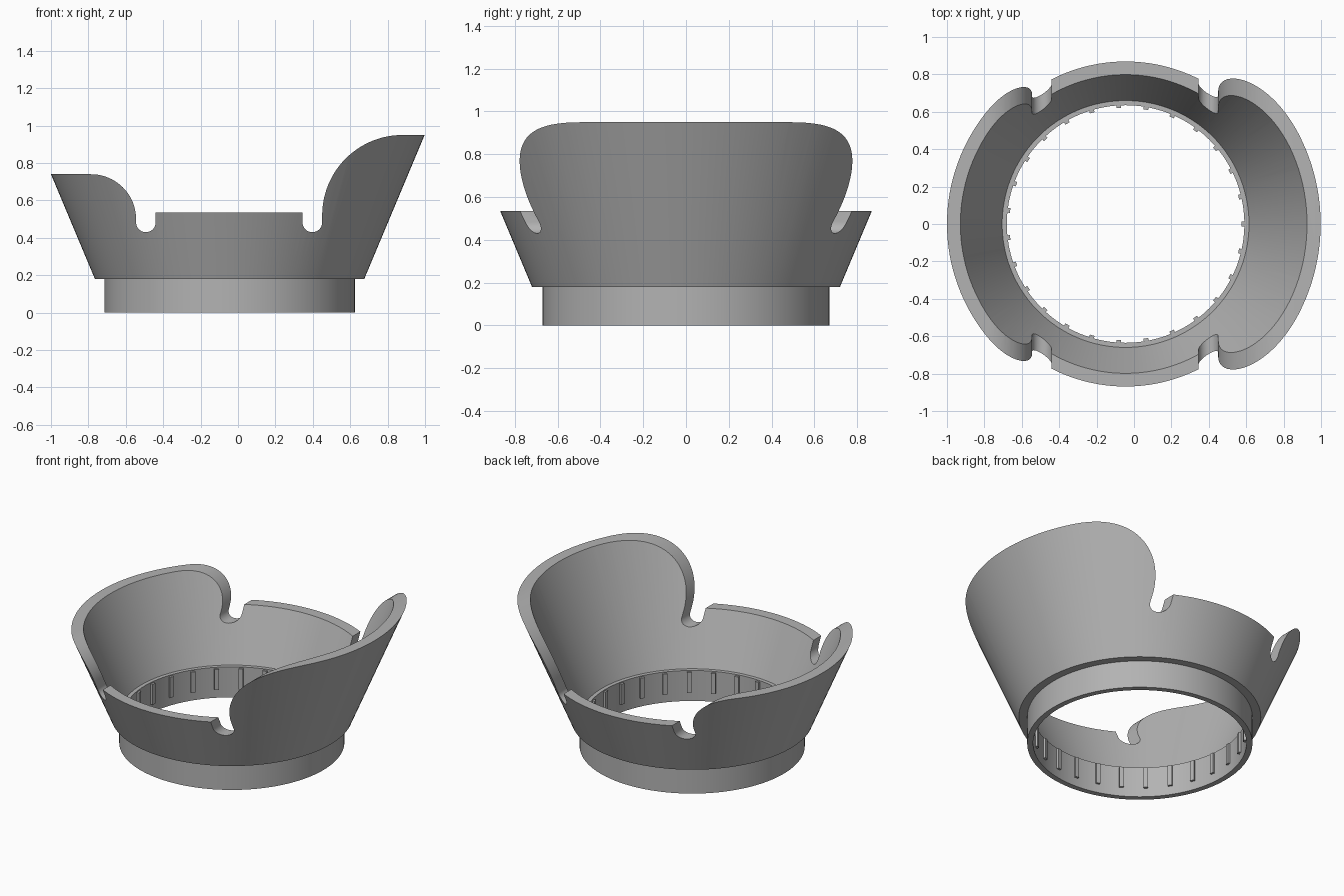
import bpy, bmesh, math
from mathutils import Matrix, Vector

cube = bpy.data.objects.get("Cube")
if cube:
    bpy.data.objects.remove(cube, do_unlink=True)

CX = -0.045          # axis of the round body
SEGMENTS = 144

grey = bpy.data.materials.new("mid grey")
grey.use_nodes = True
colour = (0.45, 0.45, 0.45, 1)
grey.diffuse_color = colour
grey.node_tree.nodes["Principled BSDF"].inputs["Base Color"].default_value = colour


def add_object(name, bm):
    bmesh.ops.recalc_face_normals(bm, faces=bm.faces)
    mesh = bpy.data.meshes.new(name)
    bm.to_mesh(mesh)
    bm.free()
    mesh.materials.append(grey)
    obj = bpy.data.objects.new(name, mesh)
    bpy.context.collection.objects.link(obj)
    return obj


def lathe(name, profile):
    """Closed (radius, z) section turned about the body axis."""
    bm = bmesh.new()
    rings = []
    for i in range(SEGMENTS):
        a = math.tau * i / SEGMENTS
        rings.append([bm.verts.new((CX + r * math.cos(a), r * math.sin(a), z))
                      for r, z in profile])
    n = len(profile)
    for i in range(SEGMENTS):
        p, q = rings[i], rings[(i + 1) % SEGMENTS]
        for j in range(n):
            k = (j + 1) % n
            bm.faces.new((p[j], q[j], q[k], p[k]))
    return add_object(name, bm)


def arc(cx, cz, rx, rz, start, end, steps):
    out = []
    for i in range(steps + 1):
        a = math.radians(start + (end - start) * i / steps)
        out.append((cx + rx * math.cos(a), cz + rz * math.sin(a)))
    return out


# Flared hood and its stepped collar in one section
hood = lathe("flared_hood", [(0.635, 0), (0.67, 0), (0.67, 0.18), (0.72, 0.18),
                             (1.064, 1.0), (0.991, 1.0), (0.66, 0.2), (0.635, 0.2)])

# Petal outline: low left petal, notch, flat side, notch, tall right petal
outline = [(-1.3, 0.74)]
outline += arc(-0.785, 0.50, 0.24, 0.24, 90, 0, 20)
outline += arc(-0.4925, 0.483, 0.0525, 0.053, 180, 360, 16)
outline += [(-0.44, 0.535), (0.345, 0.535)]
outline += arc(0.3975, 0.483, 0.0525, 0.053, 180, 360, 16)
outline += arc(0.88, 0.52, 0.43, 0.43, 180, 90, 28)
outline += [(1.3, 0.95), (1.3, 1.4), (-1.3, 1.4)]

bm = bmesh.new()
face = bm.faces.new([bm.verts.new((x, -1.5, z)) for x, z in outline])
extruded = bmesh.ops.extrude_face_region(bm, geom=[face])
bmesh.ops.translate(bm, vec=(0, 3, 0),
                    verts=[v for v in extruded["geom"] if isinstance(v, bmesh.types.BMVert)])
cutter = add_object("petal_cutter", bm)

cut = hood.modifiers.new("petal_cut", "BOOLEAN")
cut.operation = "DIFFERENCE"
cut.solver = "EXACT"
cut.object = cutter
bpy.context.view_layer.objects.active = hood
hood.select_set(True)
bpy.ops.object.modifier_apply(modifier=cut.name)
bpy.data.objects.remove(cutter, do_unlink=True)
bpy.ops.object.shade_smooth_by_angle(angle=math.radians(30))

# Small grip ribs inside the collar
bm = bmesh.new()
RIBS = 27
for i in range(RIBS):
    place = (Matrix.Translation((CX, 0, 0)) @ Matrix.Rotation(math.tau * i / RIBS, 4, "Z")
             @ Matrix.Translation((0.632, 0, 0.125))
             @ Matrix.Diagonal(Vector((0.022, 0.026, 0.135, 1))))
    bmesh.ops.create_cube(bm, size=1, matrix=place)
add_object("collar_ribs", bm)
